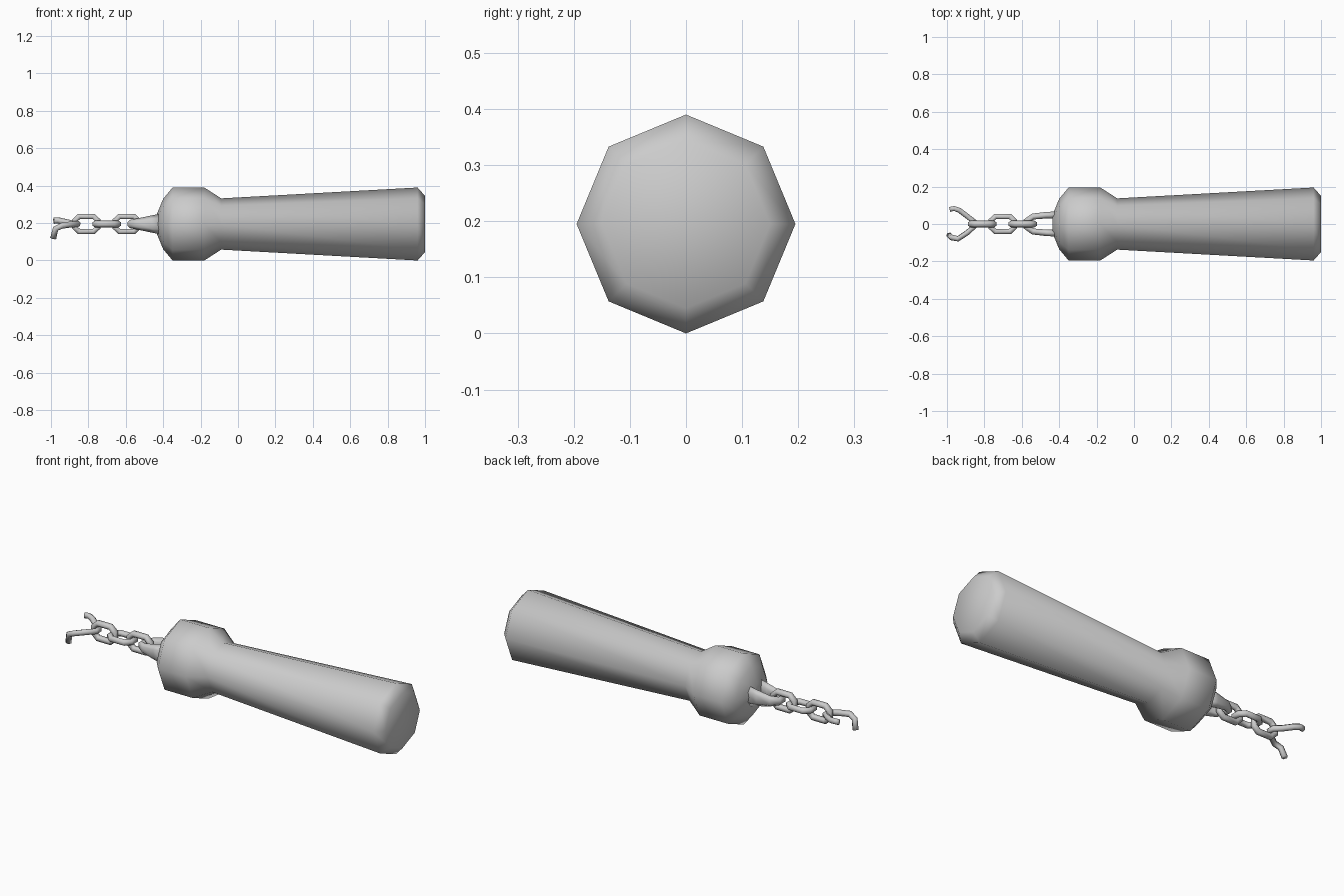
import bpy
from math import sin, cos, tau
from mathutils import Vector

if "Cube" in bpy.data.objects:
    bpy.data.objects.remove(bpy.data.objects["Cube"])

ZC = 0.195  # height of the centre axis


def make(name, verts, faces):
    me = bpy.data.meshes.new(name)
    me.from_pydata(verts, [], faces)
    me.polygons.foreach_set("use_smooth", [True] * len(me.polygons))
    ob = bpy.data.objects.new(name, me)
    bpy.context.collection.objects.link(ob)
    return ob


def skin(rings, n, closed):
    # Quads between successive rings, with caps on an open run
    faces = []
    for i in range(rings if closed else rings - 1):
        a, b = i * n, (i + 1) % rings * n
        faces += [(a + k, a + (k + 1) % n, b + (k + 1) % n, b + k) for k in range(n)]
    if not closed:
        faces += [tuple(range(n))[::-1], tuple(range((rings - 1) * n, rings * n))]
    return faces


def tube(name, pts, up, radii, closed=False, n=6):
    # Sweep an elliptical section (side radius, up radius) along a path
    pts = [Vector(p) for p in pts]
    up, prev, verts = Vector(up), None, []
    m = len(pts)
    for i, p in enumerate(pts):
        a = pts[i - 1] if closed or i else p
        b = pts[(i + 1) % m] if closed or i < m - 1 else p
        d1, d2 = (p - a).normalized(), (b - p).normalized()
        t = (d1 + d2).normalized()
        if prev:
            up = prev.rotation_difference(t) @ up
        prev = t
        up = (up - t * up.dot(t)).normalized()
        side = up.cross(t)
        rs, ru = radii[i] if isinstance(radii, list) else radii
        verts += [p + side * rs * cos(tau * (k + .5) / n) + up * ru * sin(tau * (k + .5) / n) * 1.05
                  for k in range(n)]
    return make(name, verts, skin(m, n, closed))


# Octagonal handle with a bulbous collar
profile = [(-0.435, 0.05), (-0.40, 0.135), (-0.35, 0.195), (-0.18, 0.195),
           (-0.09, 0.137), (0.96, 0.195), (1.0, 0.15)]
N = 8
verts = [(x, r * cos(tau * k / N), ZC + r * sin(tau * k / N)) for x, r in profile for k in range(N)]
make("handle", verts, skin(len(profile), N, False))

# Tapered eye loop on the collar
half = [(-0.41, 0.049), (-0.47, 0.047), (-0.54, 0.04), (-0.575, 0.016)]
rad = [(0.021, 0.054), (0.02, 0.042), (0.019, 0.028), (0.019, 0.022)]
tube("eye_loop", [(x, y, ZC) for x, y in half] + [(x, -y, ZC) for x, y in half[::-1]],
     (0, 0, 1), rad + rad[::-1])

# Chain links, alternately upright and flat
outline = [(.063, .018), (.038, .041), (-.038, .041), (-.063, .018),
           (-.063, -.018), (-.038, -.041), (.038, -.041), (.063, -.018)]
for i, cx in enumerate((-0.595, -0.702, -0.811)):
    flat = i == 1
    pts = [(cx + u, v if flat else 0, ZC + (0 if flat else v)) for u, v in outline]
    tube(f"chain_link_{i + 1}", pts, (0, 0, 1) if flat else (0, 1, 0), (0.017, 0.017), closed=True)

# Broken last link with splayed, bent ends
tube("broken_link", [(-0.985, 0.078, 0.213), (-0.962, 0.083, 0.214), (-0.935, 0.074, 0.208),
                     (-0.89, 0.04, 0.198), (-0.855, 0.014, ZC), (-0.855, -0.014, ZC),
                     (-0.89, -0.045, 0.193), (-0.94, -0.079, 0.186), (-0.975, -0.072, 0.17),
                     (-0.988, -0.06, 0.118)],
     (0, 0, 1), (0.015, 0.016))
